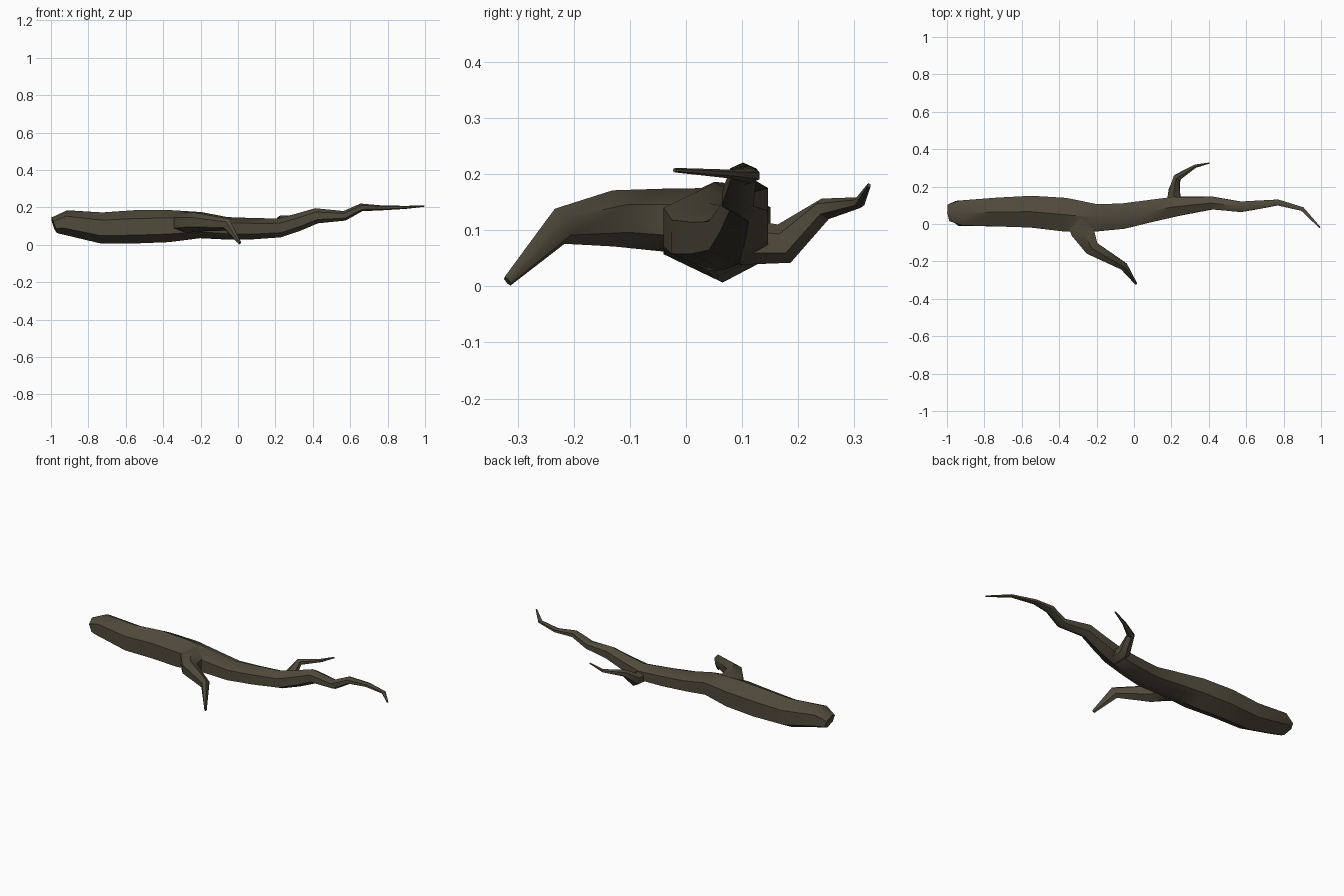
import bpy, bmesh, math
from mathutils import Vector

bark = bpy.data.materials.new("dark_bark")
bark.diffuse_color = (0.08, 0.068, 0.044, 1)
SIDES = 6


def limb(name, path, tilts=()):
    """Sweep a six-sided section; path rows are x, y, z, half width, half height."""
    bm = bmesh.new()
    pts = [Vector(p[:3]) for p in path]
    rings = []
    for i, row in enumerate(path):
        before = (pts[i] - pts[max(i - 1, 0)]).normalized()
        after = (pts[min(i + 1, len(pts) - 1)] - pts[i]).normalized()
        d = (before + after).normalized()
        if i < len(tilts):
            d = Vector(tilts[i]).normalized()
        side = Vector((0, 0, 1)).cross(d).normalized()
        up = d.cross(side)
        ring = []
        for k in range(SIDES):
            a = 2 * math.pi * k / SIDES
            offset = side * (math.sin(a) * row[3] / 0.866) + up * (math.cos(a) * row[4])
            ring.append(bm.verts.new(pts[i] + offset))
        rings.append(ring)
    for a, b in zip(rings, rings[1:]):
        for k in range(SIDES):
            n = (k + 1) % SIDES
            bm.faces.new((a[k], a[n], b[n], b[k]))
    bm.faces.new(rings[0])
    bm.faces.new(rings[-1])
    bmesh.ops.recalc_face_normals(bm, faces=bm.faces)
    mesh = bpy.data.meshes.new(name)
    bm.to_mesh(mesh)
    bm.free()
    mesh.materials.append(bark)
    obj = bpy.data.objects.new(name, mesh)
    bpy.context.collection.objects.link(obj)
    bpy.ops.object.select_all(action='DESELECT')
    obj.select_set(True)
    bpy.context.view_layer.objects.active = obj
    bpy.ops.object.shade_smooth_by_angle(angle=math.radians(50))
    return obj


# main branch, thick broken end to thin tip
limb("main_branch", [
    (-0.985, 0.06, 0.105, 0.045, 0.042),
    (-0.935, 0.058, 0.122, 0.067, 0.066),
    (-0.73, 0.064, 0.090, 0.077, 0.083),
    (-0.55, 0.066, 0.096, 0.085, 0.089),
    (-0.37, 0.050, 0.100, 0.090, 0.086),
    (-0.20, 0.033, 0.105, 0.073, 0.070),
    (-0.06, 0.042, 0.088, 0.068, 0.060),
    (0.08, 0.068, 0.086, 0.060, 0.057),
    (0.22, 0.093, 0.090, 0.053, 0.051),
    (0.32, 0.103, 0.120, 0.043, 0.047),
    (0.42, 0.112, 0.155, 0.034, 0.041),
    (0.57, 0.092, 0.155, 0.028, 0.026),
    (0.66, 0.102, 0.200, 0.023, 0.021),
    (0.77, 0.115, 0.197, 0.016, 0.013),
    (0.90, 0.080, 0.200, 0.011, 0.008),
    (0.995, -0.02, 0.207, 0.004, 0.004),
], tilts=[(1, 0.1, 0.35), (1, 0.1, -0.35)])

# front fork, drooping to the ground
limb("front_fork", [
    (-0.29, 0.03, 0.115, 0.075, 0.060),
    (-0.275, -0.04, 0.118, 0.062, 0.056),
    (-0.225, -0.13, 0.121, 0.040, 0.050),
    (-0.056, -0.225, 0.107, 0.021, 0.034),
    (0.010, -0.318, 0.009, 0.006, 0.010),
])

# back twig, rising to a point
limb("back_twig", [
    (0.212, 0.09, 0.080, 0.040, 0.042),
    (0.215, 0.175, 0.076, 0.031, 0.036),
    (0.230, 0.248, 0.138, 0.019, 0.020),
    (0.328, 0.309, 0.149, 0.009, 0.010),
    (0.403, 0.326, 0.180, 0.003, 0.004),
])
